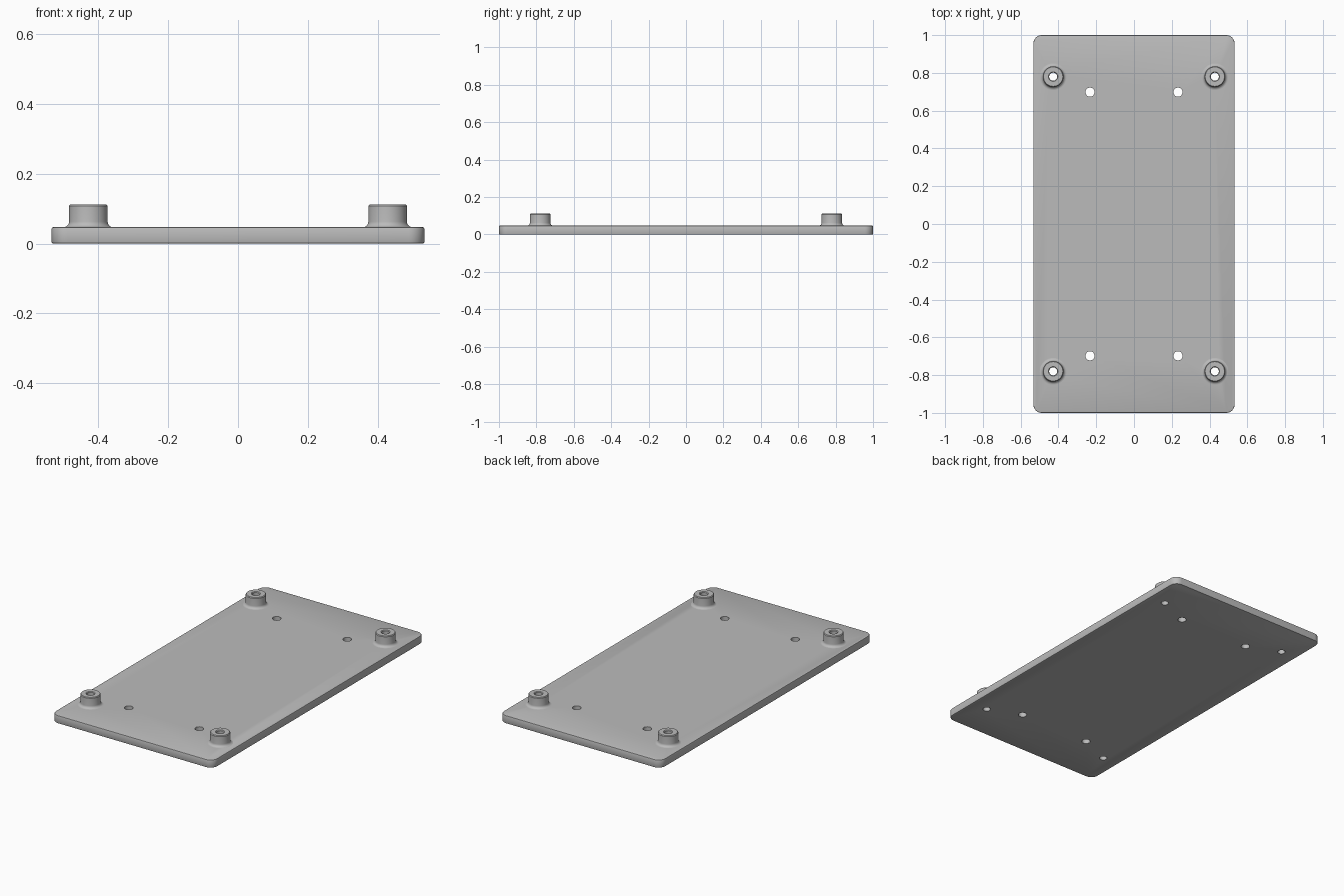
import bpy, bmesh, math
from mathutils import Matrix

if "Cube" in bpy.data.objects:
    bpy.data.objects.remove(bpy.data.objects["Cube"], do_unlink=True)

HALF_X, HALF_Y, THICK, TOP = 0.533, 1.0, 0.047, 0.112
BOSS_X, BOSS_Y, BOSS_R = 0.428, 0.78, 0.055
HOLE_X, HOLE_Y, HOLE_R, BORE_R = 0.233, 0.698, 0.024, 0.021
FILLET, CHAMFER, SIDES = 0.016, 0.004, 48

grey = bpy.data.materials.new("plain grey")
grey.use_nodes = True
colour = (0.5, 0.5, 0.5, 1)
grey.diffuse_color = colour
grey.node_tree.nodes["Principled BSDF"].inputs["Base Color"].default_value = colour


def add_object(name, bm):
    bmesh.ops.recalc_face_normals(bm, faces=bm.faces)
    mesh = bpy.data.meshes.new(name)
    bm.to_mesh(mesh)
    bm.free()
    mesh.materials.append(grey)
    obj = bpy.data.objects.new(name, mesh)
    bpy.context.collection.objects.link(obj)
    return obj


def smooth(obj):
    bpy.ops.object.select_all(action="DESELECT")
    obj.select_set(True)
    bpy.context.view_layer.objects.active = obj
    bpy.ops.object.shade_smooth_by_angle(angle=math.radians(30))


def corners(x, y):
    return [(sx * x, sy * y) for sx in (-1, 1) for sy in (-1, 1)]


# Plate: block with rounded corners and lightly broken edges
bm = bmesh.new()
size = Matrix.Diagonal((2 * HALF_X, 2 * HALF_Y, THICK, 1))
bmesh.ops.create_cube(bm, size=1, matrix=Matrix.Translation((0, 0, THICK / 2)) @ size)
upright = [e for e in bm.edges if abs(e.verts[0].co.z - e.verts[1].co.z) > 0.01]
bmesh.ops.bevel(bm, geom=upright, offset=0.045, segments=8, profile=0.5, affect="EDGES")
rims = [e for e in bm.edges if abs(e.verts[0].co.z - e.verts[1].co.z) < 0.001]
bmesh.ops.bevel(bm, geom=rims, offset=CHAMFER, segments=2, profile=0.5, affect="EDGES")
plate = add_object("base_plate", bm)

# Through holes for the plate and for the standoff bores
bm = bmesh.new()
for spots, radius in ((corners(HOLE_X, HOLE_Y), HOLE_R), (corners(BOSS_X, BOSS_Y), BORE_R)):
    for x, y in spots:
        bmesh.ops.create_cone(bm, cap_ends=True, segments=SIDES, radius1=radius,
                              radius2=radius, depth=0.3, matrix=Matrix.Translation((x, y, 0)))
cutter = add_object("hole_cutter", bm)
cutter.hide_render = True
drill = plate.modifiers.new("holes", "BOOLEAN")
drill.operation, drill.solver, drill.object = "DIFFERENCE", "EXACT", cutter
bpy.context.view_layer.objects.active = plate
bpy.ops.object.modifier_apply(modifier=drill.name)
bpy.data.objects.remove(cutter, do_unlink=True)
smooth(plate)

# Standoffs: turned sleeves with a fillet at the foot
profile = []
for i in range(7):
    a = math.pi / 2 * i / 6
    profile.append((BOSS_R + FILLET * (1 - math.sin(a)), THICK + FILLET * (1 - math.cos(a))))
profile += [(BOSS_R, TOP - CHAMFER), (BOSS_R - CHAMFER, TOP),
            (BORE_R + CHAMFER, TOP), (BORE_R, TOP - CHAMFER), (BORE_R, THICK)]
for x, y in corners(BOSS_X, BOSS_Y):
    bm = bmesh.new()
    verts = [bm.verts.new((r, 0, z)) for r, z in profile]
    edges = [bm.edges.new(pair) for pair in zip(verts, verts[1:])]
    bmesh.ops.spin(bm, geom=verts + edges, cent=(0, 0, 0), axis=(0, 0, 1),
                   angle=math.tau, steps=SIDES)
    bmesh.ops.remove_doubles(bm, verts=bm.verts, dist=0.0001)
    name = ("back" if y > 0 else "front") + ("_left" if x > 0 else "_right") + "_standoff"
    standoff = add_object(name, bm)
    standoff.location = (x, y, 0)
    smooth(standoff)
